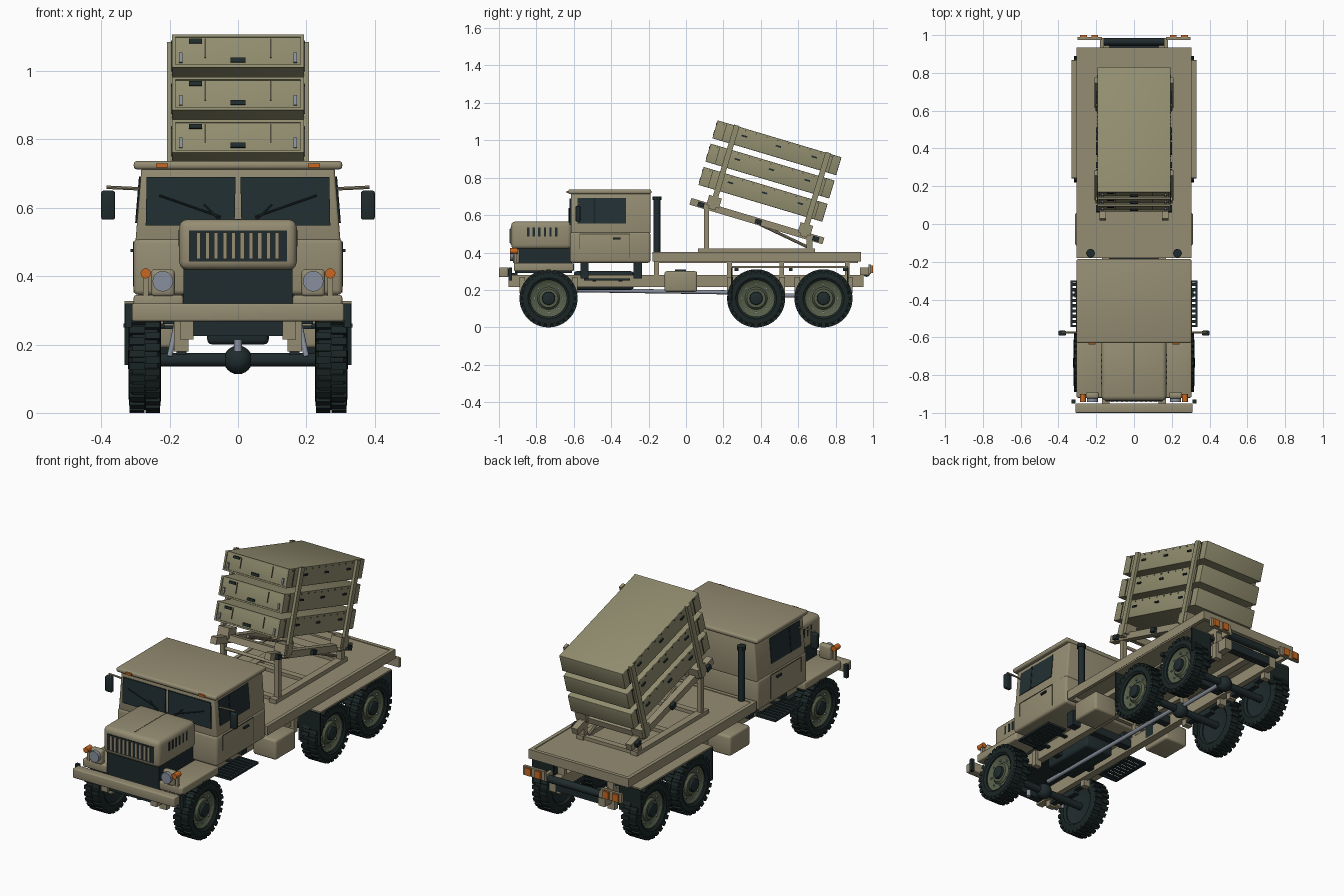
import bpy, bmesh, math
from mathutils import Matrix, Vector

old = bpy.data.objects.get("Cube")
if old:
    bpy.data.objects.remove(old)


def colour(name, r, g, b):
    m = bpy.data.materials.new(name)
    m.use_nodes = True
    m.diffuse_color = (r, g, b, 1)
    m.node_tree.nodes["Principled BSDF"].inputs["Base Color"].default_value = (r, g, b, 1)
    return m


SAND = colour("sand paint", .30, .265, .17)
OLIVE = colour("container paint", .285, .27, .16)
SEAM = colour("seam shadow", .07, .065, .045)
DARK = colour("dark metal", .014, .024, .026)
GLASS = colour("dark glass", .016, .03, .034)
RUBBER = colour("tyre rubber", .011, .019, .019)
HUB = colour("hub green", .09, .11, .065)
AMBER = colour("amber lens", .6, .14, .015)
STEEL = colour("grey steel", .25, .28, .34)


def finish(bm, name, mat, both=False, M=None):
    if both:
        copy = bmesh.ops.duplicate(bm, geom=bm.verts[:] + bm.edges[:] + bm.faces[:])["geom"]
        for v in copy:
            if isinstance(v, bmesh.types.BMVert):
                v.co.x *= -1
    bmesh.ops.recalc_face_normals(bm, faces=bm.faces[:])
    me = bpy.data.meshes.new(name)
    bm.to_mesh(me)
    bm.free()
    me.materials.append(mat)
    me.shade_smooth()
    me.set_sharp_from_angle(angle=math.radians(32))
    ob = bpy.data.objects.new(name, me)
    bpy.context.scene.collection.objects.link(ob)
    if M:
        ob.matrix_world = M
    return ob


def cuboid(bm, x, y, z, M=Matrix()):
    S = Matrix.Diagonal((x[1] - x[0], y[1] - y[0], z[1] - z[0], 1))
    T = Matrix.Translation((sum(x) / 2, sum(y) / 2, sum(z) / 2))
    return bmesh.ops.create_cube(bm, size=1, matrix=M @ T @ S)["verts"]


def box(name, x, y, z, mat, both=False, bevel=0, lean=0, M=None):
    """Box from ranges; lean pulls the top towards the centre line."""
    bm = bmesh.new()
    for v in cuboid(bm, x, y, z):
        if v.co.z > sum(z) / 2:
            v.co.x -= math.copysign(lean, v.co.x)
    if bevel:
        bmesh.ops.bevel(bm, geom=bm.edges[:], offset=bevel, segments=3, profile=.5, affect='EDGES')
    return finish(bm, name, mat, both, M)


def row(name, ranges, mat, both=False, M=None):
    """Several boxes in one mesh."""
    bm = bmesh.new()
    for r in ranges:
        cuboid(bm, *r)
    return finish(bm, name, mat, both, M)


def rod(name, a, b, r, mat, both=False, seg=16, M=None):
    a, b = Vector(a), Vector(b)
    d = b - a
    T = Matrix.Translation((a + b) / 2) @ d.to_track_quat('Z', 'Y').to_matrix().to_4x4()
    bm = bmesh.new()
    bmesh.ops.create_cone(bm, cap_ends=True, segments=seg, radius1=r, radius2=r, depth=d.length, matrix=T)
    return finish(bm, name, mat, both, M)


def lathe(name, profile, mat, M, seg=40):
    """Turn (x, radius) points round the x axis, mirrored to both sides."""
    bm = bmesh.new()
    vs = [bm.verts.new((x, 0, r)) for x, r in profile]
    es = [bm.edges.new(p) for p in zip(vs, vs[1:])]
    bmesh.ops.spin(bm, geom=vs + es, cent=(0, 0, 0), axis=(1, 0, 0), angle=math.tau, steps=seg)
    bmesh.ops.remove_doubles(bm, verts=bm.verts[:], dist=.0002)
    return finish(bm, name, mat, True, M)


# Wheels and axles
for label, y in (("front", -.735), ("middle", .375), ("rear", .735)):
    M = Matrix.Translation((0, y, .155))
    lathe(label + "_tyres", [(.312, .098), (.32, .11), (.318, .134), (.308, .147), (.236, .147),
                             (.227, .134), (.225, .11), (.235, .098), (.312, .098)], RUBBER, M)
    lathe(label + "_rims", [(.312, .1), (.304, .098), (.296, .088), (.292, .06), (.304, .05),
                            (.304, .0)], HUB, M)
    lathe(label + "_inner_rims", [(.24, .1), (.25, .06), (.25, 0)], DARK, M)
    lathe(label + "_hub_caps", [(.3, .036), (.318, .034), (.322, .025), (.322, 0)], DARK, M, 16)
    lugs, bolts = bmesh.new(), bmesh.new()
    for i in range(26):
        R = Matrix.Rotation(math.tau * i / 26, 4, 'X')
        cuboid(lugs, (.274, .317), (-.011, .011), (.135, .155), R)
        R = Matrix.Rotation(math.tau * (i + .5) / 26, 4, 'X')
        cuboid(lugs, (.228, .271), (-.011, .011), (.135, .155), R)
    finish(lugs, label + "_treads", RUBBER, True, M)
    for i in range(8):
        cuboid(bolts, (.285, .302), (-.004, .004), (.07, .078), Matrix.Rotation(math.tau * i / 8, 4, 'X'))
    finish(bolts, label + "_wheel_bolts", STEEL, True, M)
    rod(label + "_axle", (-.25, y, .155), (.25, y, .155), .02, DARK)
    bm = bmesh.new()
    bmesh.ops.create_uvsphere(bm, u_segments=20, v_segments=12, radius=.042)
    finish(bm, label + "_differential", DARK, M=M)
    row(label + "_springs", [((.15, .18), (y - .14, y + .14), (.19, .205)),
                             ((.15, .18), (y - .07, y + .07), (.17, .19))], DARK, True)
    row(label + "_spring_hangers", [((.145, .187), (y + s - .015, y + s + .015), (.18, .27))
                                    for s in (-.14, .14)], SAND, True)
rod("front_shocks", (.2, -.82, .165), (.18, -.8, .26), .008, STEEL, True)
rod("drive_shaft", (0, -.7, .2), (0, .37, .185), .011, STEEL)
rod("rear_drive_shaft", (0, .37, .17), (0, .73, .17), .011, STEEL)
rod("tow_pin", (0, -.86, .18), (0, -.86, .215), .012, STEEL)

# Chassis
box("frame_rails", (.13, .17), (-.95, .95), (.215, .28), SAND, True)
row("frame_crossmembers", [((-.13, .13), (y - .02, y + .02), (.225, .27))
                           for y in (-.5, -.2, .12, .55, .93)], DARK)
box("gearbox", (-.09, .09), (-.6, -.28), (.2, .3), DARK, bevel=.015)
box("front_crossmember", (-.15, .15), (-.94, -.9), (.225, .29), DARK)
box("front_bumper", (-.31, .31), (-1, -.95), (.268, .32), SAND, bevel=.006)
box("bumper_ends", (.31, .33), (-.95, -.93), (.25, .32), DARK, True)
box("fuel_tanks", (.17, .312), (-.115, .06), (.19, .3), SAND, True, .012)
box("tank_brackets", (.13, .2), (-.06, .0), (.225, .31), DARK, True)
row("cab_steps", [((.215, .335), (-.545, -.535), (.25, .262)), ((.215, .335), (-.31, -.3), (.25, .262)),
                  ((.325, .335), (-.54, -.3), (.25, .262)), ((.215, .225), (-.54, -.3), (.25, .262))]
    + [((.22, .33), (-.525 + .028 * i, -.508 + .028 * i), (.252, .259)) for i in range(8)], DARK, True)
row("step_brackets", [((.16, .23), (y, y + .02), (.245, .255)) for y in (-.5, -.36)], DARK, True)

# Cab
box("cab_lower", (-.305, .305), (-.62, -.19), (.345, .51), SAND, bevel=.014)
box("cab_upper", (-.3, .3), (-.615, -.19), (.5, .722), SAND, bevel=.008, lean=.018)
box("cab_roof", (-.305, .305), (-.63, -.185), (.712, .737), SAND, bevel=.01)
row("cab_mounts", [((.13, .22), (y, y + .045), (.26, .35)) for y in (-.565, -.28)], DARK, True)
box("windscreens", (.01, .27), (-.622, -.61), (.548, .69), GLASS, True, lean=.003)
for s in (0, .13):
    rod("wiper", (.05 + s - .13 * (s > 0), -.626, .56 + s * .1), (.1 + s, -.626, .61 + s * .2), .003, RUBBER, True, 6)
box("side_windows", (.28, .299), (-.58, -.32), (.555, .692), GLASS, True, lean=.0113)
box("window_bars", (.28, .301), (-.495, -.485), (.555, .692), RUBBER, True, lean=.0113)
row("door_seams", [((.3, .3065), (-.305, -.302), (.37, .5)), ((.3, .3065), (-.57, -.567), (.42, .5)),
                   ((.3, .3065), (-.57, -.3), (.497, .501))], SEAM, True)
box("door_handles", (.3, .314), (-.39, -.35), (.47, .48), DARK, True)
box("roof_markers", (.205, .24), (-.638, -.61), (.718, .73), AMBER, True)
rod("mirror_arms", (.28, -.575, .655), (.385, -.575, .66), .005, SAND, True, 8)
box("mirrors", (.36, .4), (-.59, -.565), (.565, .65), DARK, True, .006)
rod("exhaust_stacks", (.23, -.155, .4), (.23, -.155, .69), .018, DARK, True, 12)
rod("exhaust_caps", (.23, -.155, .68), (.23, -.155, .7), .024, DARK, True, 8)

# Bonnet and fenders
box("bonnet", (-.172, .172), (-.935, -.61), (.418, .566), SAND, bevel=.024)
box("grille_back", (-.143, .143), (-.938, -.92), (.443, .533), DARK)
row("grille_bars", [((-.121 + .0255 * i, -.109 + .0255 * i), (-.943, -.93), (.45, .527))
                    for i in range(10)], SAND)
row("bonnet_louvres", [((.16, .174), (-.85 + .03 * i, -.838 + .03 * i), (.487, .535))
                       for i in range(6)], DARK, True)
row("bonnet_seams", [((-.002, .002), (-.9, -.62), (.56, .567)), ((-.165, .165), (-.622, -.618), (.56, .567))], SEAM)
box("radiator", (-.16, .16), (-.915, -.61), (.29, .425), DARK)
box("front_fenders", (.16, .305), (-.92, -.6), (.3, .345), SAND, True, .008)
box("headlight_housings", (.185, .255), (-.925, -.89), (.34, .42), SAND, True, .012)
rod("headlights", (.22, -.92, .385), (.22, -.942, .385), .03, STEEL, True, 20)
rod("turn_signals", (.27, -.9, .408), (.27, -.942, .408), .015, AMBER, True, 12)
box("signal_stalks", (.262, .278), (-.92, -.905), (.34, .41), SAND, True)

# Cargo bed
box("bed_floor", (-.3, .3), (-.18, .935), (.375, .398), SAND)
row("bed_sides", [((.285, .305), (-.18, .935), (.352, .402))], SAND, True)
row("bed_ends", [((-.29, .29), (-.18, -.16), (.352, .402)), ((-.29, .29), (.915, .935), (.352, .402))], SAND)
row("bed_posts", [((.13, .17), (y, y + .025), (.27, .38)) for y in (-.17, .22, .5, .85)], SAND, True)
box("bed_beams", (.13, .17), (-.17, .92), (.345, .38), SAND, True)
box("mudguards", (.21, .332), (.245, .865), (.318, .327), SAND, True)
row("mudflaps", [((.2, .332), (.24, .248), (.14, .32)), ((.2, .332), (.86, .868), (.18, .32))], RUBBER, True)
row("mudguard_brackets", [((.16, .28), (y, y + .02), (.3, .32)) for y in (.26, .55, .84)], DARK, True)
rod("rear_roller", (-.17, .965, .29), (.17, .965, .29), .02, DARK)
row("tail_brackets", [((.17, .3), (.975, .99), (.285, .335)), ((.16, .18), (.93, .985), (.28, .32))], SAND, True)
row("tail_lights", [((.19, .225), (.985, 1), (.29, .33)), ((.25, .285), (.985, 1), (.29, .33))], AMBER, True)

# Launcher base
box("base_rails", (.145, .185), (.065, .69), (.4, .422), SAND, True)
row("base_crossbars", [((-.15, .15), (y, y + .035), (.4, .418)) for y in (.09, .36, .645)], SAND)
box("front_props", (.152, .178), (.097, .123), (.42, .66), SAND, True)
box("rear_props", (.15, .18), (.645, .675), (.42, .5), SAND, True)
rod("lift_struts", (.13, .27, .61), (.13, .66, .425), .008, SAND, True, 8)
rod("front_prop_tie", (-.165, .11, .6), (.165, .11, .6), .009, SAND)

# Tilted launcher: origin at its top front edge
TILT = Matrix.Translation((0, .175, 1.105)) @ Matrix.Rotation(math.radians(-16.6), 4, 'X')
box("cradle_beams", (.147, .183), (-.022, .72), (-.475, -.438), SAND, True, M=TILT)
row("cradle_crossbars", [((-.2, .2), (y, y + .04), (-.465, -.43)) for y in (.08, .59)], SAND, M=TILT)
row("container_posts", [((.192, .208), (y, y + .03), (-.46, .004)) for y in (.085, .595)], OLIVE, True, TILT)
row("cradle_feet", [((.14, .205), (y - .02, y + .05), (-.45, -.395)) for y in (.085, .595)], SAND, True, TILT)
row("cradle_clamps", [((.183, .2), (y, y + .035), (-.47, -.445)) for y in (.02, .34, .66)], DARK, True, TILT)
for n in range(3):
    t = -.13 * n
    b = t - .1
    box("missile_container", (-.193, .193), (0, .685), (b, t), OLIVE, bevel=.003, M=TILT)
    row("container_lid_frame", [((-.193, .193), (-.006, .004), (t - .008, t)),
                                ((-.193, .193), (-.006, .004), (b, b + .008)),
                                ((-.193, -.183), (-.006, .004), (b, t)),
                                ((.183, .193), (-.006, .004), (b, t))], OLIVE, M=TILT)
    row("lid_seams", [((.094, .098), (-.004, .003), (t - .07, t - .012))], SEAM, True, TILT)
    row("lid_handle", [((-.022, .022), (-.008, .003), (b + .016, b + .03)),
                       ((-.143, -.105), (-.008, .003), (t - .026, t - .013))], DARK, M=TILT)
    box("lid_latches", (.162, .172), (-.008, .003), (b + .015, b + .045), STEEL, True, M=TILT)
    row("container_ribs", [((.19, .196), (.045, .049), (b + .004, t - .004)),
                           ((.19, .196), (.638, .642), (b + .004, t - .004))], SEAM, True, TILT)
    row("side_latches", [((.19, .2), (y, y + .03), (t - .045, t - .036)) for y in (.14, .33, .53)], DARK, True, TILT)
    row("side_studs", [((.19, .196), (.03 + .06 * i, .036 + .06 * i), (t - .014, t - .008))
                       for i in range(11)], SEAM, True, TILT)
